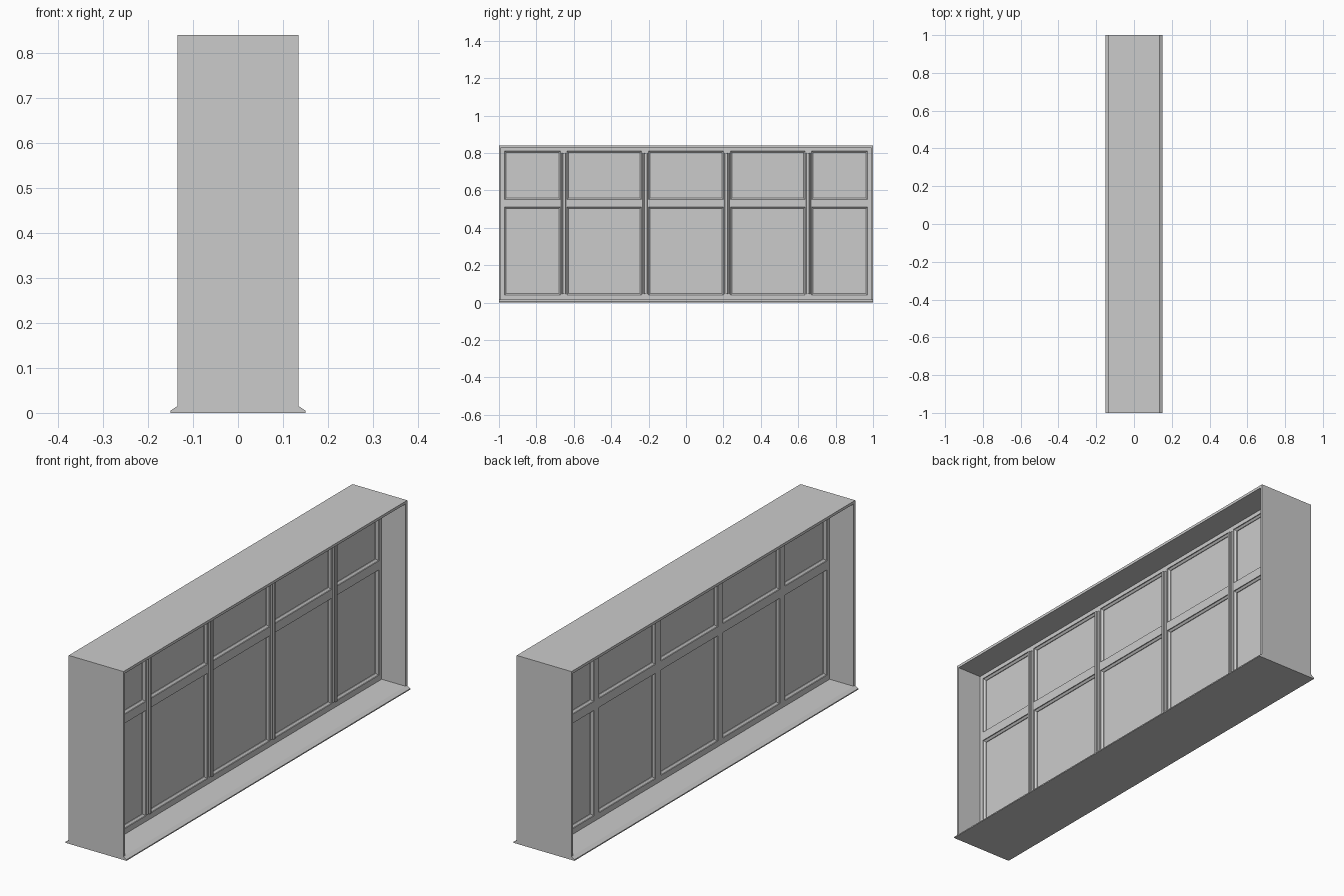
import bpy, bmesh

if "Cube" in bpy.data.objects:
    bpy.data.objects.remove(bpy.data.objects["Cube"])

W, H, D, T = 1.0, 0.84, 0.135, 0.012   # half length, height, half depth, lining thickness
F = 0.017                              # half depth of the window frame


def make(name, verts, faces):
    me = bpy.data.meshes.new(name)
    me.from_pydata(verts, [], faces)
    bm = bmesh.new()
    bm.from_mesh(me)
    bmesh.ops.recalc_face_normals(bm, faces=bm.faces)
    bm.to_mesh(me)
    bm.free()
    ob = bpy.data.objects.new(name, me)
    bpy.context.collection.objects.link(ob)
    return ob


def extrude(name, profile, lo, hi, axis):
    """Extrude a closed profile: (x, z) along y, or (x, y) along z."""
    put = (lambda p, t: (p[0], t, p[1])) if axis == 'y' else (lambda p, t: (p[0], p[1], t))
    n = len(profile)
    verts = [put(p, t) for t in (lo, hi) for p in profile]
    faces = [(i, (i + 1) % n, n + (i + 1) % n, n + i) for i in range(n)]
    return make(name, verts, faces + [tuple(range(n)), tuple(range(n, 2 * n))])


def box(name, x0, x1, y0, y1, z0, z1):
    return extrude(name, [(x0, y0), (x1, y0), (x1, y1), (x0, y1)], z0, z1, 'z')


def ring(name, y0, y1, z0, z1, profile):
    """Sweep a closed (inset, x) profile around a rectangle."""
    n, verts, faces = len(profile), [], []
    for sy, sz in ((0, 0), (1, 0), (1, 1), (0, 1)):
        for d, x in profile:
            verts.append((x, y1 - d if sy else y0 + d, z1 - d if sz else z0 + d))
    for c in range(4):
        for i in range(n):
            a, b, j = c * n, (c + 1) % 4 * n, (i + 1) % n
            faces.append((a + i, a + j, b + j, b + i))
    return make(name, verts, faces)


# Sill with sloping lips
extrude("sill", [(-0.15, 0), (0.15, 0), (0.15, 0.005), (D, 0.015),
                 (-D, 0.015), (-0.15, 0.005)], -W, W, 'y')

# Deep lining: head and two jambs
box("head_lining", -D, D, -W, W, H - T, H)
for s, side in ((-1, "left"), (1, "right")):
    y = sorted((s * W, s * (W - T)))
    box(side + "_jamb", -D, D, y[0], y[1], 0.015, H - T)

# Window layout
columns = [(-0.97, -0.672), (-0.637, -0.238), (-0.2, 0.2), (0.238, 0.637), (0.672, 0.97)]
rows = [(0.04, 0.51), (0.55, 0.81)]

# Perimeter frame
ring("window_frame", -W + T, W - T, 0.015, H - T,
     [(0, -F), (0.018, -F), (0.018, F), (0, F)])
box("bottom_rail", -F, F, -0.97, 0.97, 0.015, 0.04)

# Mullions with a stepped cover strip on the +x side
for a, b in zip(columns, columns[1:]):
    y0, y1 = a[1], b[0]
    c = (y0 + y1) / 2
    box("mullion", -F, F, y0, y1, 0.033, 0.81)
    extrude("cover_strip", [(F, c - 0.013), (F + 0.006, c - 0.011), (F + 0.006, c - 0.005),
                            (F + 0.012, c - 0.004), (F + 0.012, c + 0.004),
                            (F + 0.006, c + 0.005), (F + 0.006, c + 0.011),
                            (F, c + 0.013)], 0.045, 0.80, 'z')

# Transoms, glazing beads and glass
for y0, y1 in columns:
    box("transom", -F, F, y0, y1, rows[0][1], rows[1][0])
    for z0, z1 in rows:
        ring("glazing_bead", y0, y1, z0, z1,
             [(0, -0.013), (0.008, -0.006), (0.008, 0.006), (0, 0.013)])
        box("glass", -0.003, 0.003, y0, y1, z0, z1)
